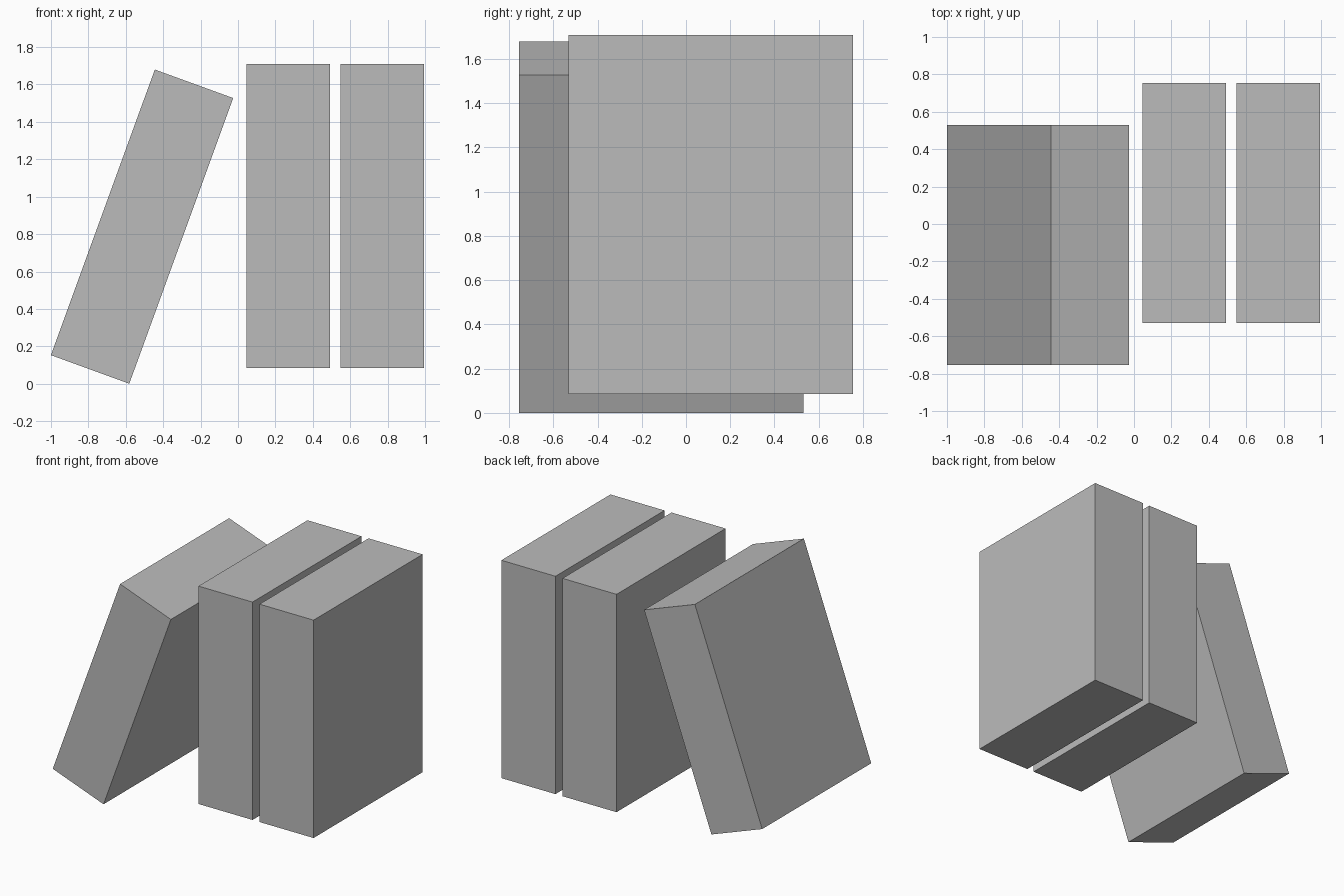
import bpy
from math import radians

# Remove the default object
cube = bpy.data.objects.get("Cube")
if cube:
    bpy.data.objects.remove(cube, do_unlink=True)

# Single plain grey for every book
grey = bpy.data.materials.new("plain grey")
grey.use_nodes = True
colour = (0.5, 0.5, 0.5, 1)
grey.diffuse_color = colour
grey.node_tree.nodes["Principled BSDF"].inputs["Base Color"].default_value = colour

BOOK_SIZE = (0.446, 1.285, 1.625)


def add_book(name, centre, lean=0):
    """One book-shaped block, leaning sideways by an angle in degrees."""
    bpy.ops.mesh.primitive_cube_add(size=1, location=centre)
    book = bpy.context.object
    book.name = name
    book.scale = BOOK_SIZE
    book.rotation_euler.y = radians(lean)
    book.data.materials.append(grey)


# Two upright books, and one leaning towards them
add_book("outer_upright_book", (0.772, 0.112, 0.897))
add_book("inner_upright_book", (0.268, 0.112, 0.897))
add_book("leaning_book", (-0.513, -0.112, 0.84), lean=20)
